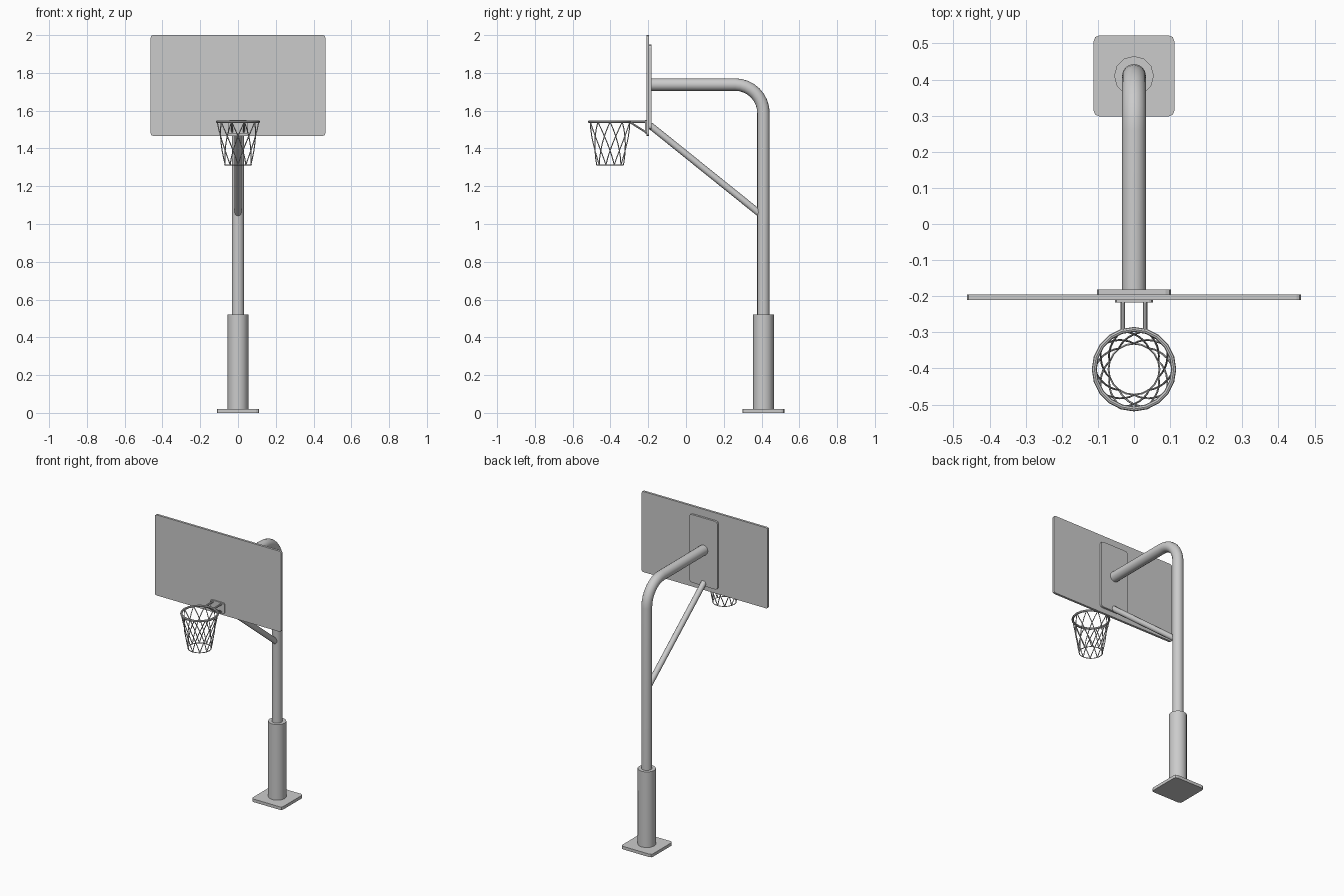
import bpy, bmesh
from math import sin, cos, pi, radians
from mathutils import Vector

if "Cube" in bpy.data.objects:
    bpy.data.objects.remove(bpy.data.objects["Cube"])


def finish(name, bm, smooth=True):
    bmesh.ops.recalc_face_normals(bm, faces=bm.faces)
    me = bpy.data.meshes.new(name)
    bm.to_mesh(me)
    bm.free()
    ob = bpy.data.objects.new(name, me)
    bpy.context.collection.objects.link(ob)
    if smooth:
        bpy.ops.object.select_all(action='DESELECT')
        ob.select_set(True)
        bpy.context.view_layer.objects.active = ob
        bpy.ops.object.shade_smooth_by_angle(angle=radians(40))
    return ob


def sweep(bm, path, r, sides, ref, closed=False):
    """Round tube along a path; ref is any direction never parallel to it."""
    pts = [Vector(p) for p in path]
    n = len(pts)
    rings = []
    for i, p in enumerate(pts):
        a = pts[i - 1] if (closed or i) else p
        b = pts[(i + 1) % n] if (closed or i < n - 1) else p
        t = (b - a).normalized()
        u = Vector(ref).cross(t).normalized()
        v = t.cross(u)
        rings.append([bm.verts.new(p + r * (u * cos(2 * pi * k / sides) + v * sin(2 * pi * k / sides)))
                      for k in range(sides)])
    for i in range(n if closed else n - 1):
        A, B = rings[i], rings[(i + 1) % n]
        for k in range(sides):
            m = (k + 1) % sides
            bm.faces.new((A[k], A[m], B[m], B[k]))
    if not closed:
        bm.faces.new(rings[0])
        bm.faces.new(rings[-1])


def tube(name, path, r, sides, ref, closed=False):
    bm = bmesh.new()
    sweep(bm, path, r, sides, ref, closed)
    return finish(name, bm)


def panel(name, lo, hi, axis, corner, segs=2):
    """Box whose edges along one axis are rounded."""
    bm = bmesh.new()
    bmesh.ops.create_cube(bm, size=1)
    lo, hi = Vector(lo), Vector(hi)
    for v in bm.verts:
        v.co = Vector([(lo[i] + hi[i]) / 2 + v.co[i] * (hi[i] - lo[i]) for i in range(3)])
    edges = [e for e in bm.edges
             if abs((e.verts[0].co - e.verts[1].co).normalized()[axis]) > 0.9]
    bmesh.ops.bevel(bm, geom=edges, offset=corner, segments=segs, profile=0.5, affect='EDGES')
    return finish(name, bm, False)


PY = 0.41      # pole position in y
AZ = 1.738     # height of the horizontal arm
BEND = 0.15

# base plate and thick lower sleeve
panel("base_plate", (-0.112, PY - 0.112, 0), (0.112, PY + 0.112, 0.02), 2, 0.016)
tube("pole_sleeve", [(0, PY, 0.02), (0, PY, 0.52)], 0.055, 12, (1, 0, 0))

# bent pole reaching forward to the board
path = [(0, PY, 0.5)]
for i in range(9):
    a = pi / 2 * i / 8
    path.append((0, PY - BEND + BEND * cos(a), AZ - BEND + BEND * sin(a)))
path.append((0, -0.183, AZ))
tube("bent_pole", path, 0.033, 16, (1, 0, 0))

# diagonal brace
tube("brace", [(0, 0.392, 1.054), (0, -0.19, 1.522)], 0.018, 12, (1, 0, 0))

# board with its mounting plate behind
panel("backboard", (-0.462, -0.21, 1.467), (0.462, -0.195, 2.0), 1, 0.012)
panel("mounting_plate", (-0.103, -0.195, 1.5), (0.103, -0.182, 1.95), 1, 0.016)

# rim bracket: plate, two arms and two diagonal struts
panel("rim_bracket_plate", (-0.052, -0.218, 1.478), (0.052, -0.21, 1.55), 1, 0.01)
for side, s in (("left", -1), ("right", 1)):
    x = s * 0.031
    tube("rim_arm_" + side, [(x, -0.214, 1.541), (x, -0.298, 1.541)], 0.006, 8, (1, 0, 0))
    tube("rim_strut_" + side, [(x, -0.214, 1.487), (x, -0.295, 1.538)], 0.005, 8, (1, 0, 0))

# rim
RY, RZ, RR = -0.402, 1.541, 0.11


def around(r, a, z):
    return (r * cos(a), RY + r * sin(a), z)


tube("rim", [around(RR, 2 * pi * i / 20, RZ) for i in range(20)], 0.007, 8, (0, 0, 1), True)

# net: crossing strands winding both ways down a tapered cone, closed by a ring
N, BOTTOM, BR = 10, 1.313, 0.071
bm = bmesh.new()
for k in range(N):
    for d in (-1, 1):
        pts = []
        for j in range(7):
            t = j / 6
            ang = 2 * pi * k / N + d * t * 1.5 * 2 * pi / N
            pts.append(around(RR + (BR - RR) * t, ang, RZ + (BOTTOM - RZ) * t))
        sweep(bm, pts, 0.0028, 5, (cos(ang), sin(ang), 0))
sweep(bm, [around(BR, 2 * pi * i / 20, BOTTOM) for i in range(20)], 0.0028, 5, (0, 0, 1), True)
finish("net", bm)
